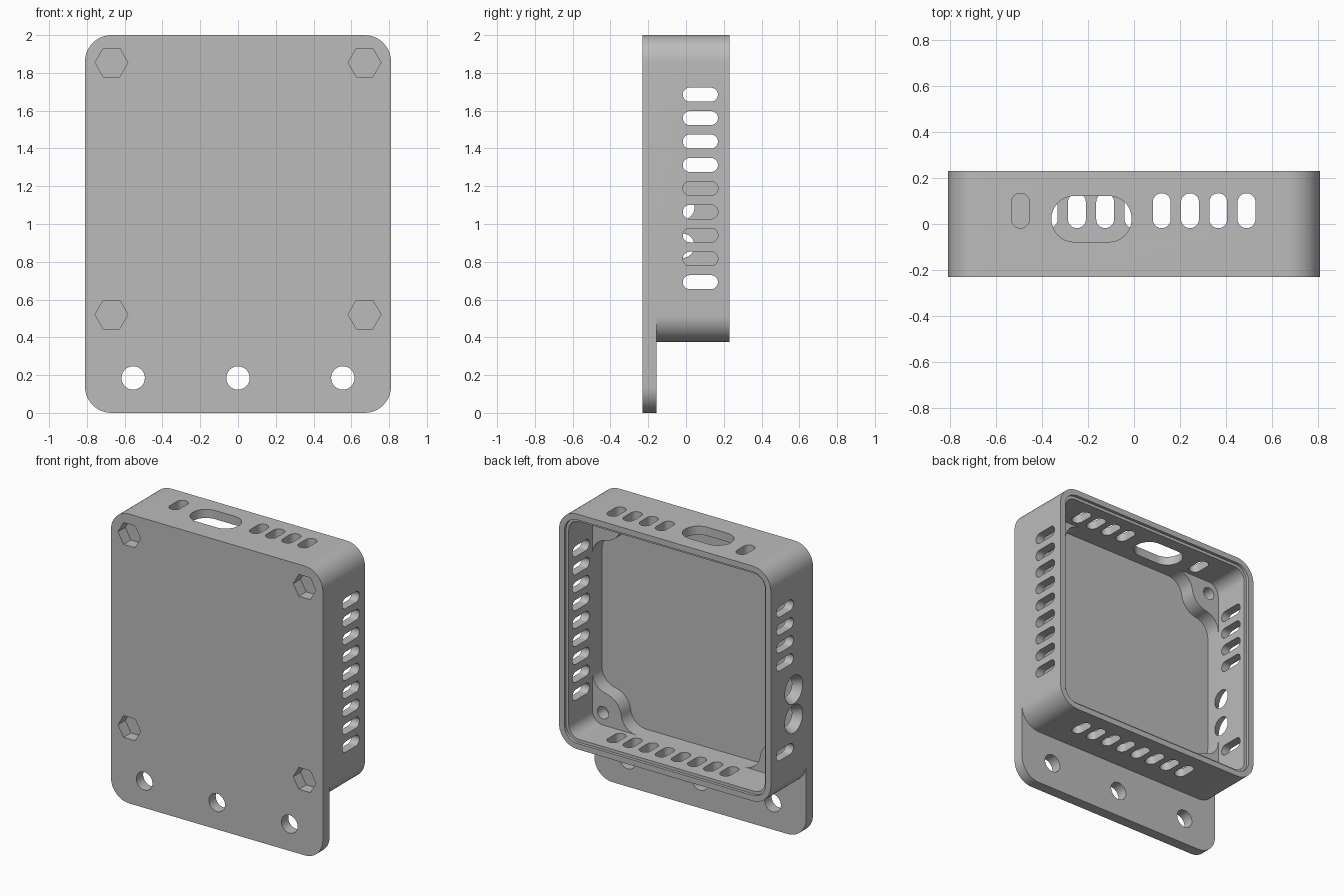
import bpy, bmesh
from math import sin, cos, pi, atan2, sqrt, radians

cube = bpy.data.objects.get("Cube")
if cube:
    bpy.data.objects.remove(cube)

grey = bpy.data.materials.new("plain grey")
grey.use_nodes = True
colour = (0.5, 0.5, 0.5, 1)
grey.diffuse_color = colour
grey.node_tree.nodes["Principled BSDF"].inputs["Base Color"].default_value = colour

# Main dimensions
HALF_W, HALF_H, MID_Z = 0.81, 0.8125, 1.1875
FRONT, FLOOR, BACK = -0.23, -0.155, 0.23
RADIUS, WALL, LIP = 0.14, 0.06, 0.04
BOSS_X, BOSS_Z, BOSS_TOP = 0.67, 0.667, -0.05


def arc(cx, cy, r, a, b, n=12):
    return [(cx + r * cos(a + (b - a) * i / n), cy + r * sin(a + (b - a) * i / n))
            for i in range(n + 1)]


def rounded(cx, cy, hw, hh, r):
    pts = []
    for k, (sx, sy) in enumerate([(1, 1), (-1, 1), (-1, -1), (1, -1)]):
        pts += arc(cx + sx * (hw - r), cy + sy * (hh - r), r, k * pi / 2, (k + 1) * pi / 2)
    return pts


def circle(cx, cy, r, n=32):
    return arc(cx, cy, r, 0, 2 * pi, n)[:-1]


def slot(cx, cy, w, h):
    # Stadium outline, long in either direction
    r = min(w, h) / 2
    pts = rounded(cx, cy, w / 2, h / 2, r)
    return [p for i, p in enumerate(pts)
            if (p[0] - pts[i - 1][0]) ** 2 + (p[1] - pts[i - 1][1]) ** 2 > 1e-10]


def place(axis, u, v, t):
    return {"x": (t, u, v), "y": (u, t, v), "z": (u, v, t)}[axis]


def solid(name, parts):
    """Each part is (axis, start, end, start outline, optional end outline)."""
    bm = bmesh.new()
    for axis, a, b, lower, *upper in parts:
        top = upper[0] if upper else lower
        low = [bm.verts.new(place(axis, u, v, a)) for u, v in lower]
        high = [bm.verts.new(place(axis, u, v, b)) for u, v in top]
        bm.faces.new(low)
        bm.faces.new(high)
        for i in range(len(low)):
            bm.faces.new((low[i - 1], low[i], high[i], high[i - 1]))
    bmesh.ops.recalc_face_normals(bm, faces=bm.faces)
    mesh = bpy.data.meshes.new(name)
    bm.to_mesh(mesh)
    bm.free()
    mesh.materials.append(grey)
    obj = bpy.data.objects.new(name, mesh)
    bpy.context.collection.objects.link(obj)
    return obj


tools = []


def combine(target, tool, operation="DIFFERENCE"):
    mod = target.modifiers.new(tool.name, "BOOLEAN")
    mod.operation, mod.solver, mod.object = operation, "EXACT", tool
    tool.hide_render = True
    tools.append(tool)


def boss_cavity():
    # Cavity outline that flows around a filleted screw boss in each corner
    w, h, r, f = HALF_W - WALL, HALF_H - WALL, 0.14, 0.12
    d1 = sqrt((r + f) ** 2 - (w - f - BOSS_X) ** 2)
    d2 = sqrt((r + f) ** 2 - (h - f - BOSS_Z) ** 2)
    a = atan2(d1, BOSS_X - w + f)
    b = atan2(BOSS_Z - h + f, d2)
    corner = arc(w - f, BOSS_Z - d1, f, 0, a)
    corner += arc(BOSS_X, BOSS_Z, r, a + pi, pi + b)[1:]
    corner += arc(BOSS_X - d2, h - f, f, b, pi / 2)[1:]
    pts = []
    for sx, sz in [(1, 1), (-1, 1), (-1, -1), (1, -1)]:
        piece = [(sx * x, MID_Z + sz * z) for x, z in corner]
        pts += piece if sx * sz > 0 else piece[::-1]
    return pts


# Mounting plate and the raised box behind it
case = solid("vented_case", [("y", FRONT, FLOOR, rounded(0, 1, HALF_W, 1, RADIUS))])
box = solid("box_block", [("y", FLOOR, BACK, rounded(0, MID_Z, HALF_W, HALF_H, RADIUS))])
combine(case, box, "UNION")

# Hollow interior, corner bosses and stepped lid seat
combine(case, solid("boss_cavity", [("y", FLOOR, 0.3, boss_cavity())]))
for name, start, inset in [("main_cavity", BOSS_TOP, WALL), ("lid_seat", BACK - 0.02, LIP)]:
    outline = rounded(0, MID_Z, HALF_W - inset, HALF_H - inset, RADIUS - inset)
    combine(case, solid(name, [("y", start, 0.32, outline)]))

# Vent slots in all four walls
side_z = [0.692 + 0.1241 * i for i in range(9)]
wide_x = [-0.372 + 0.1232 * i for i in range(8)]
vents = []
for i, z in enumerate(side_z):
    outline = slot(0.076, z, 0.186, 0.074)
    vents.append(("x", 0.7, 0.9, outline))
    if i == 0 or i > 4:
        vents.append(("x", -0.9, -0.7, outline))
vents += [("z", 0.3, 0.5, slot(x, 0.058, 0.078, 0.152)) for x in wide_x]
vents += [("z", 1.9, 2.1, slot(x, 0.058, 0.078, 0.152)) for x in [-0.495] + wide_x[4:]]
vents.append(("z", 1.9, 2.1, slot(-0.185, 0.022, 0.35, 0.2)))
combine(case, solid("vent_cutter", vents))

# Two flared cable holes in one side wall
for z in (0.885, 1.087):
    flare = ("x", -0.83, -0.73, circle(-0.02, z, 0.108), circle(-0.02, z, 0.054))
    combine(case, solid("cable_hole_cutter", [flare]))

# Mounting holes, nut pockets and blind screw holes
drills = [("y", -0.3, -0.1, circle(x, 0.185, 0.062)) for x in (-0.555, 0, 0.555)]
for sx in (-1, 1):
    for sz in (-1, 1):
        x, z = sx * BOSS_X, MID_Z + sz * BOSS_Z
        drills.append(("y", -0.3, -0.15, circle(x, z, 0.087, 6)))
        drills.append(("y", -0.135, 0.0, circle(x, z, 0.043, 24)))
combine(case, solid("drill_cutter", drills))

# Bake the cuts and discard the cutters
graph = bpy.context.evaluated_depsgraph_get()
baked = bpy.data.meshes.new_from_object(case.evaluated_get(graph))
case.modifiers.clear()
case.data = baked
for tool in tools:
    bpy.data.objects.remove(tool)

bpy.ops.object.select_all(action="DESELECT")
case.select_set(True)
bpy.context.view_layer.objects.active = case
bpy.ops.object.shade_smooth_by_angle(angle=radians(30))
